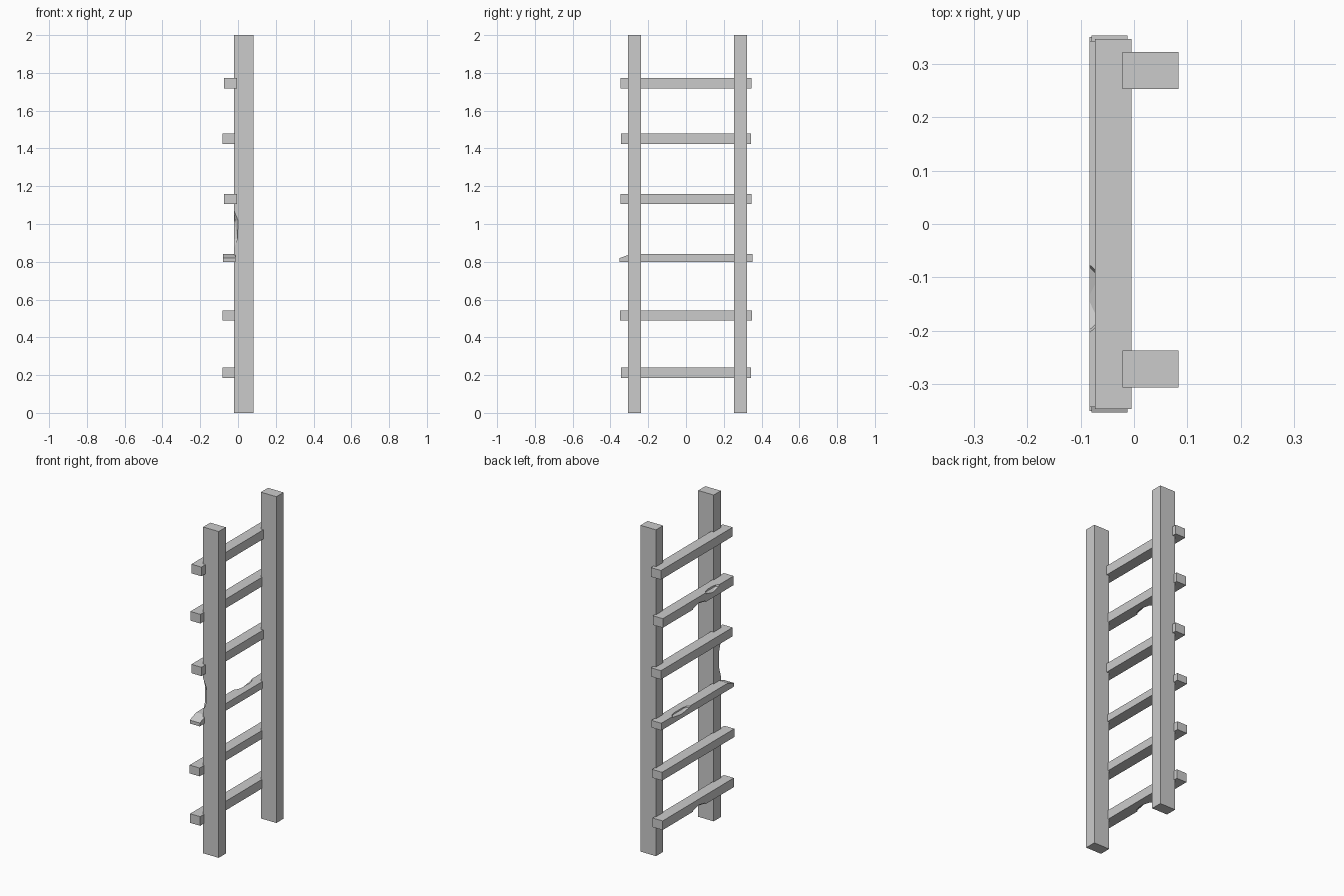
import bpy
from math import radians

if "Cube" in bpy.data.objects:
    bpy.data.objects.remove(bpy.data.objects["Cube"])


def box(name, lo, hi):
    size = [b - a for a, b in zip(lo, hi)]
    mid = [(a + b) / 2 for a, b in zip(lo, hi)]
    bpy.ops.mesh.primitive_cube_add(size=1, location=mid)
    ob = bpy.context.object
    ob.name = name
    ob.scale = size
    bpy.ops.object.transform_apply(location=False, rotation=True, scale=True)
    return ob


def subtract(target, cutter):
    mod = target.modifiers.new("chip", 'BOOLEAN')
    mod.operation = 'DIFFERENCE'
    mod.solver = 'EXACT'
    mod.object = cutter
    bpy.context.view_layer.objects.active = target
    bpy.ops.object.modifier_apply(modifier=mod.name)
    bpy.data.objects.remove(cutter)


def chip(target, loc, radii):
    """Faceted gouge in an edge of the timber."""
    bpy.ops.mesh.primitive_ico_sphere_add(subdivisions=1, radius=1, location=loc)
    cutter = bpy.context.object
    cutter.scale = radii
    cutter.hide_render = True
    bpy.ops.object.transform_apply(location=False, rotation=False, scale=True)
    subtract(target, cutter)


# Upright rails
rail_a = box("rail_left", (-0.022, -0.306, 0), (0.083, -0.237, 2))
rail_b = box("rail_right", (-0.022, 0.253, 0), (0.083, 0.322, 2))

# Rungs: back x, half length, bottom z, top z
rungs = []
for i, (x, half, z0, z1) in enumerate([
        (-0.083, 0.345, 0.185, 0.241),
        (-0.083, 0.350, 0.490, 0.541),
        (-0.080, 0.353, 0.798, 0.842),
        (-0.073, 0.347, 1.106, 1.160),
        (-0.083, 0.343, 1.424, 1.480),
        (-0.073, 0.347, 1.718, 1.774)]):
    rungs.append(box(f"rung_{i + 1}", (x, -half, z0), (x + 0.068, half, z1)))

# Worn chips along the rung edges
chip(rungs[0], (-0.083, -0.01, 0.183), (0.028, 0.075, 0.022))
chip(rungs[4], (-0.083, -0.01, 1.422), (0.028, 0.075, 0.022))
chip(rungs[4], (-0.086, -0.14, 1.483), (0.028, 0.08, 0.028))
chip(rungs[2], (-0.082, 0.16, 0.845), (0.030, 0.11, 0.022))

# Splintered end of the third rung
wedge = box("splinter_cutter", (-0.12, -0.45, 0.0), (0.03, -0.27, 0.05))
wedge.location = (-0.05, -0.36, 0.843)
wedge.rotation_euler = (radians(20), 0, 0)
wedge.hide_render = True
bpy.context.view_layer.update()
subtract(rungs[2], wedge)

# Gouge in the outer edge of one rail
chip(rail_a, (-0.024, -0.307, 0.97), (0.028, 0.024, 0.11))
